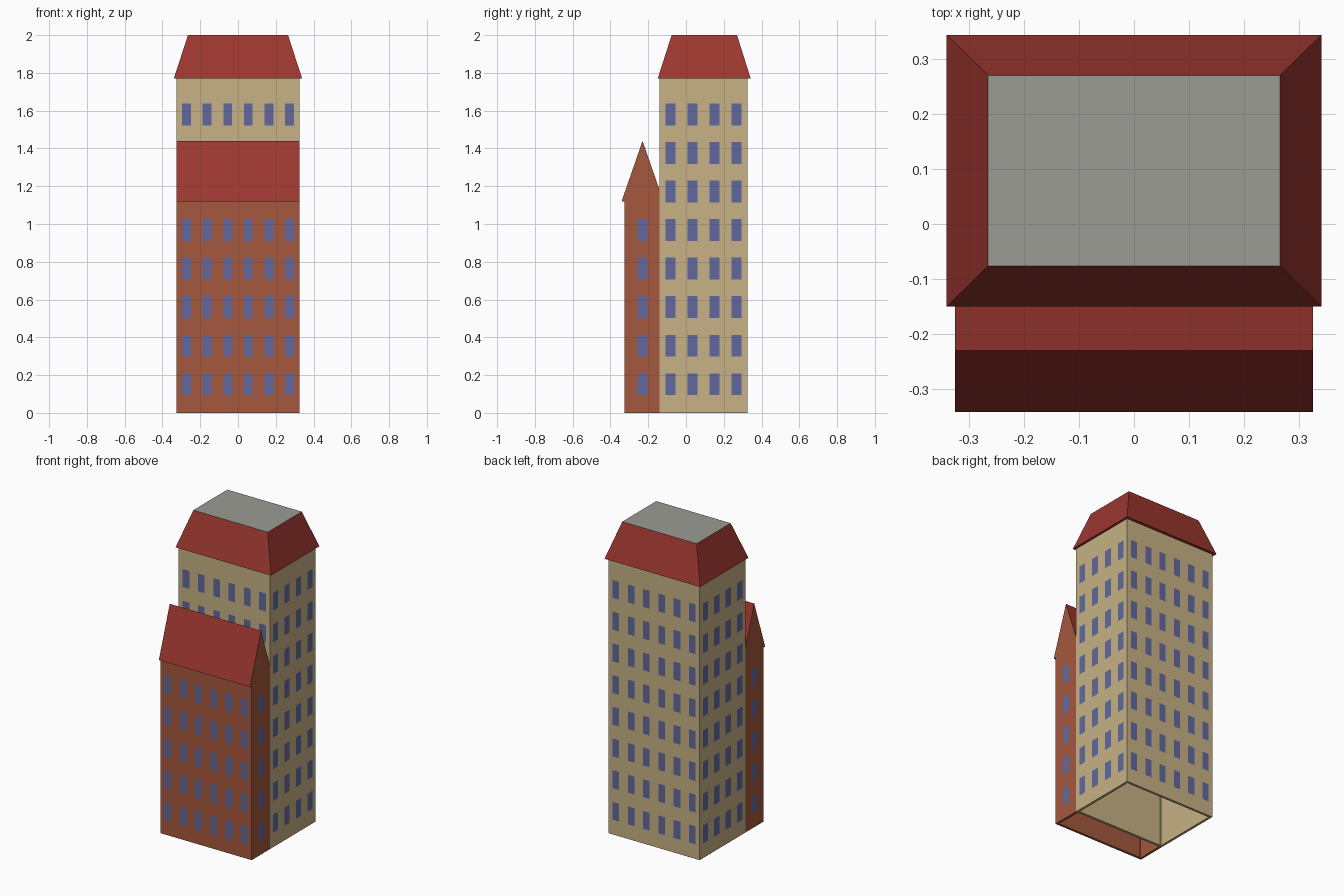
import bpy, bmesh
from mathutils import Vector

if "Cube" in bpy.data.objects:
    bpy.data.objects.remove(bpy.data.objects["Cube"])


def material(name, rgb):
    m = bpy.data.materials.new(name)
    lin = [(c / 255 / 12.92) if c < 11 else ((c / 255 + 0.055) / 1.055) ** 2.4 for c in rgb]
    m.diffuse_color = (*lin, 1)
    m.use_nodes = True
    m.node_tree.nodes["Principled BSDF"].inputs["Base Color"].default_value = m.diffuse_color
    return m


BEIGE = material("beige_plaster", (199, 178, 133))
BRICK = material("brick_wall", (165, 88, 61))
RED = material("red_roof", (157, 55, 48))
GREY = material("grey_flat_roof", (155, 156, 147))
GLASS = material("blue_glass", (97, 105, 157))

HALF = 0.325                                   # half width of both blocks
COLS_X = [-0.2725 + 0.109 * i for i in range(6)]
COLS_Y = [-0.082 + 0.1165 * i for i in range(4)]


def rows(n):
    return [0.152 + 0.204 * i for i in range(n)]


def add_object(name, bm, mats):
    bmesh.ops.recalc_face_normals(bm, faces=bm.faces)
    me = bpy.data.meshes.new(name)
    bm.to_mesh(me)
    bm.free()
    for m in mats:
        me.materials.append(m)
    ob = bpy.data.objects.new(name, me)
    bpy.context.collection.objects.link(ob)
    return ob


def walls(name, y0, y1, top, wall, cols_y, win_rows, open_dirs):
    """Hollow block whose faces are cut along the window edges."""
    bm = bmesh.new()
    bmesh.ops.create_cube(bm, size=1)
    for v in bm.verts:
        v.co = Vector((v.co.x * 2 * HALF, (y0 + y1) / 2 + v.co.y * (y1 - y0), (v.co.z + 0.5) * top))
    bm.normal_update()
    drop = [f for f in bm.faces if any(f.normal.dot(Vector(d)) > 0.9 for d in open_dirs)]
    bmesh.ops.delete(bm, geom=drop, context='FACES')
    spans = ((COLS_X, 0.0235), (cols_y, 0.0262), (win_rows, 0.0575))
    for axis, (centres, half) in enumerate(spans):
        normal = Vector([float(i == axis) for i in range(3)])
        for c in centres:
            for p in (c - half, c + half):
                bmesh.ops.bisect_plane(bm, geom=bm.verts[:] + bm.edges[:] + bm.faces[:],
                                       plane_co=normal * p, plane_no=normal)
    bm.normal_update()

    def inside(value, axis):
        centres, half = spans[axis]
        return any(abs(value - c) < half for c in centres)

    # Window cells become glass
    for f in bm.faces:
        if abs(f.normal.z) < 0.5:
            c = f.calc_center_median()
            along = 1 if abs(f.normal.x) > 0.5 else 0
            f.material_index = int(inside(c[along], along) and inside(c.z, 2))
    ob = add_object(name, bm, [wall, GLASS, wall, wall])
    # Wall thickness, plain plaster or brick on the inside
    mod = ob.modifiers.new("thickness", 'SOLIDIFY')
    mod.thickness = 0.016
    mod.offset = -1
    mod.material_offset = 2
    return ob


# Tall rear tower and lower front wing
walls("tower_walls", -0.14, 0.325, 1.77, BEIGE, COLS_Y, rows(8), [(0, 0, -1)])
walls("wing_walls", -0.325, -0.14, 1.12, BRICK, [-0.231], rows(5),
      [(0, 0, -1), (0, 0, 1), (0, 1, 0)])


def loft(name, lower, upper, mats, rule):
    """Solid between two matching polygon loops, coloured by face normal."""
    bm = bmesh.new()
    a = [bm.verts.new(p) for p in lower]
    b = [bm.verts.new(p) for p in upper]
    bm.faces.new(a)
    bm.faces.new(b)
    for i in range(len(a)):
        j = (i + 1) % len(a)
        bm.faces.new((a[i], a[j], b[j], b[i]))
    bmesh.ops.recalc_face_normals(bm, faces=bm.faces)
    for f in bm.faces:
        f.material_index = rule(f.normal)
    return add_object(name, bm, mats)


def rect(hx, y0, y1, z):
    return [(-hx, y0, z), (hx, y0, z), (hx, y1, z), (-hx, y1, z)]


# Sloped tower roof with a flat grey top
loft("tower_roof", rect(0.34, -0.15, 0.343, 1.769), rect(0.265, -0.076, 0.27, 2.0),
     [RED, GREY], lambda n: int(n.z > 0.9))

# Pitched wing roof with brick gables, ending against the tower
gable = [(-0.341, 1.12), (-0.23, 1.44), (-0.14, 1.18), (-0.14, 1.12)]
loft("wing_roof", [(-HALF, y, z) for y, z in gable], [(HALF, y, z) for y, z in gable],
     [RED, BRICK], lambda n: int(abs(n.x) > 0.9))
